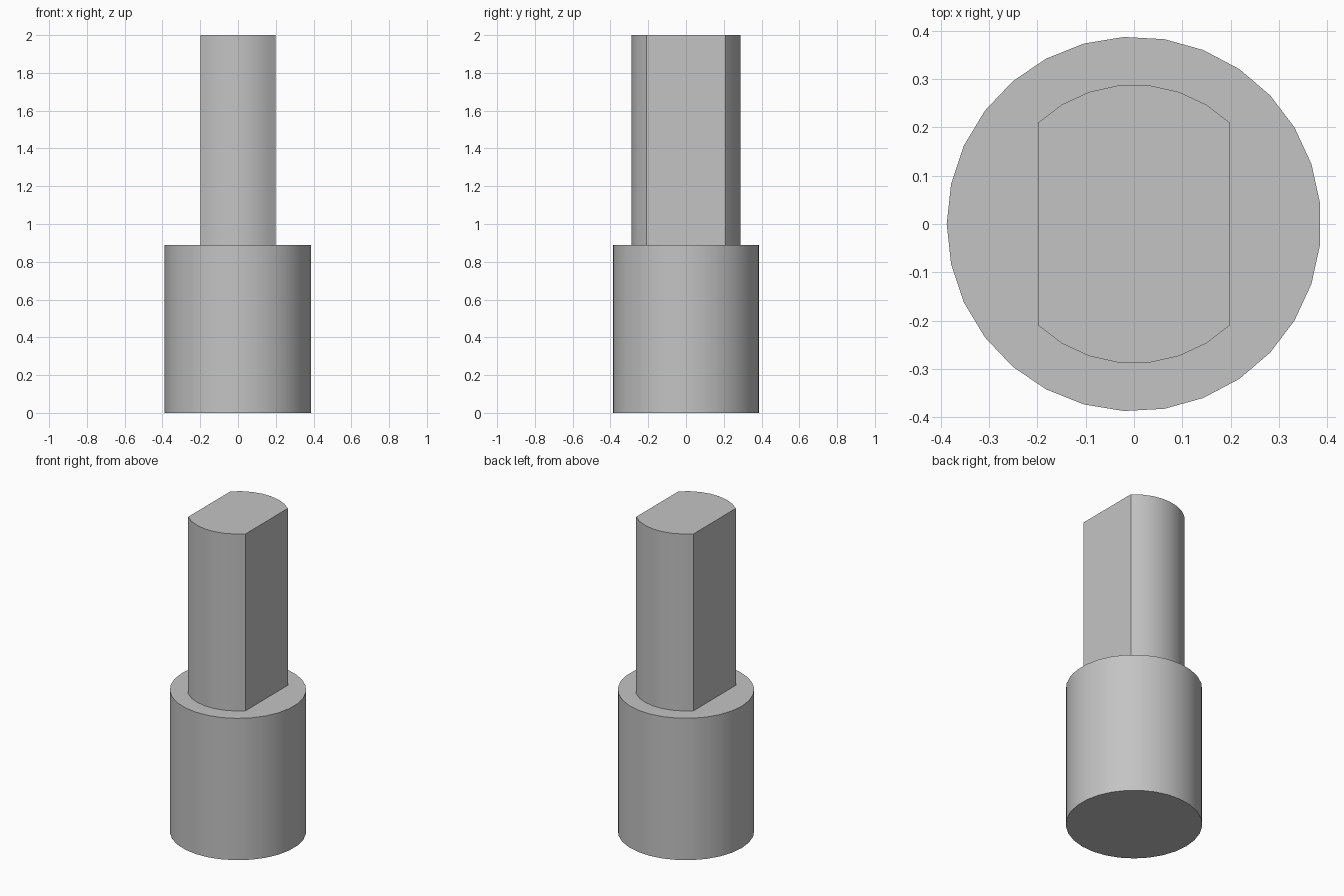
import bpy
import bmesh
from math import cos, sin, pi, radians

if "Cube" in bpy.data.objects:
    bpy.data.objects.remove(bpy.data.objects["Cube"])

# Plain grey metal
grey = bpy.data.materials.new("grey_metal")
grey.use_nodes = True
colour = (0.55, 0.55, 0.55, 1)
grey.diffuse_color = colour
grey.node_tree.nodes["Principled BSDF"].inputs["Base Color"].default_value = colour


def arc(radius, start, end, steps):
    """Points along an arc, both ends included."""
    angles = [start + (end - start) * i / steps for i in range(steps + 1)]
    return [(radius * cos(a), radius * sin(a)) for a in angles]


def extrude_profile(name, points, bottom, top):
    """Closed prism from a counter-clockwise outline, smooth except at sharp edges."""
    bm = bmesh.new()
    face = bm.faces.new([bm.verts.new((x, y, bottom)) for x, y in points])
    result = bmesh.ops.extrude_face_region(bm, geom=[face], use_keep_orig=True)
    for v in result["geom"]:
        if isinstance(v, bmesh.types.BMVert):
            v.co.z = top
    bmesh.ops.recalc_face_normals(bm, faces=bm.faces)
    mesh = bpy.data.meshes.new(name)
    bm.to_mesh(mesh)
    bm.free()
    mesh.materials.append(grey)
    obj = bpy.data.objects.new(name, mesh)
    bpy.context.collection.objects.link(obj)
    bpy.ops.object.select_all(action="DESELECT")
    obj.select_set(True)
    bpy.context.view_layer.objects.active = obj
    bpy.ops.object.shade_smooth_by_angle(angle=radians(30))
    return obj


base_top = 0.89

# Round base, one corner pointing to -x
extrude_profile("base", arc(0.388, pi, 3 * pi, 29)[:-1], 0, base_top)

# Shaft with two flats facing left and right
corner = radians(46.4)
back = arc(0.289, corner, pi - corner, 7)
front = [(-x, -y) for x, y in back]
extrude_profile("flatted_shaft", back + front, base_top, 2)
